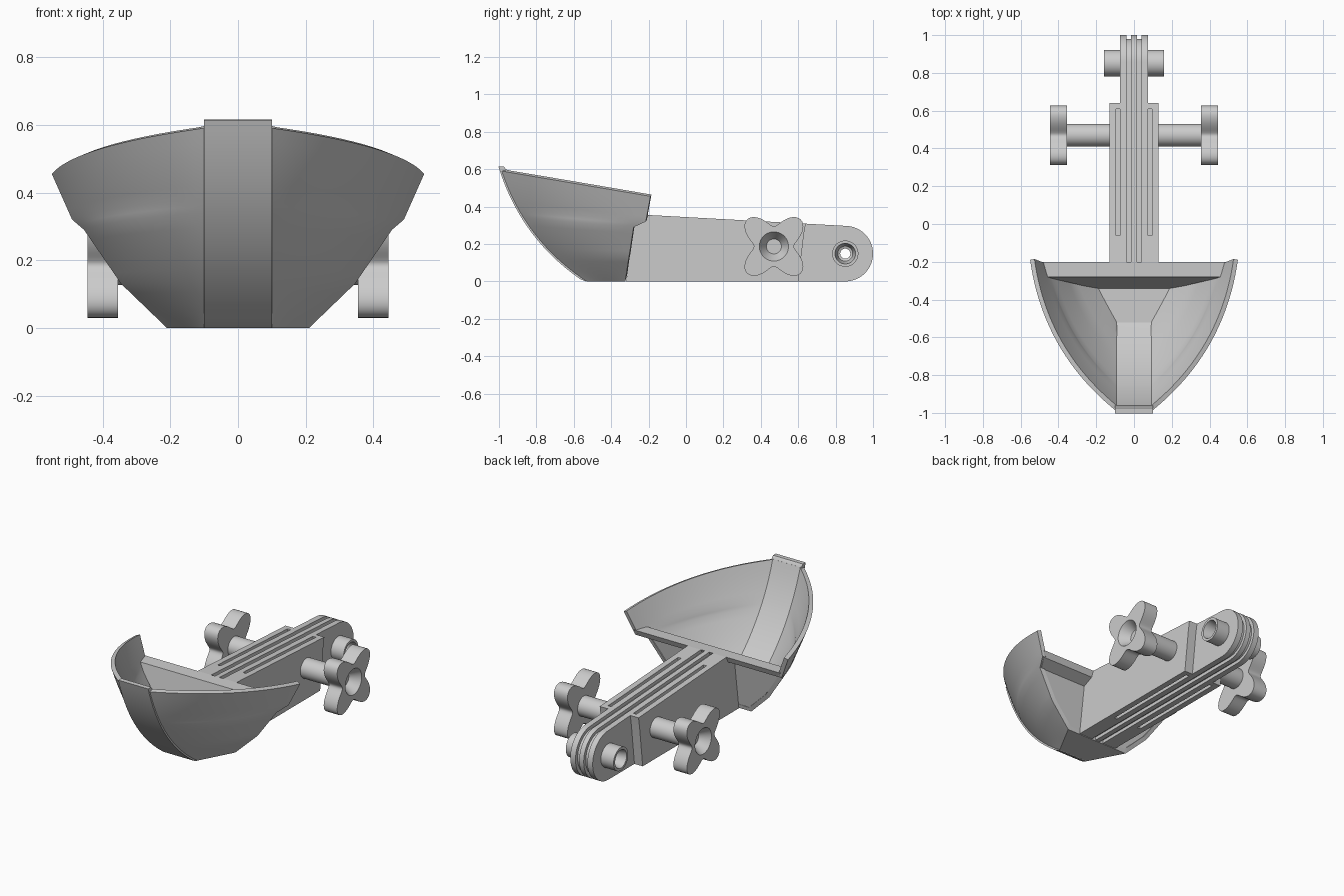
import bpy, bmesh, math
from mathutils import Vector

cube = bpy.data.objects.get("Cube")
if cube:
    bpy.data.objects.remove(cube, do_unlink=True)

GREY = (0.6, 0.6, 0.6, 1)
mat = bpy.data.materials.new("plain_grey")
mat.use_nodes = True
mat.diffuse_color = GREY
mat.node_tree.nodes["Principled BSDF"].inputs["Base Color"].default_value = GREY
parts = []


def finish(name, bm, mirror=False, recalc=True):
    if recalc:
        bmesh.ops.recalc_face_normals(bm, faces=bm.faces)
    me = bpy.data.meshes.new(name)
    bm.to_mesh(me)
    bm.free()
    me.materials.append(mat)
    ob = bpy.data.objects.new(name, me)
    bpy.context.scene.collection.objects.link(ob)
    if mirror:
        ob.modifiers.new("mirror", "MIRROR")
    parts.append(ob)
    return ob


def prism(name, profile, x0, x1, mirror=False):
    """Extrude a (y, z) outline along x."""
    bm = bmesh.new()
    a, b = ([bm.verts.new((x, y, z)) for y, z in profile] for x in (x0, x1))
    bm.faces.new(a)
    bm.faces.new(b)
    for i in range(len(a)):
        j = (i + 1) % len(a)
        bm.faces.new((a[i], a[j], b[j], b[i]))
    return finish(name, bm, mirror)


def turned(name, rings, cy, cz, closed=False, mirror=True, n=64):
    """Loft rings (x, radius or radius function) around an axis along x."""
    bm = bmesh.new()
    loops = []
    for x, r in rings:
        loop = []
        for k in range(n):
            a = 2 * math.pi * k / n
            rad = r(a) if callable(r) else r
            loop.append(bm.verts.new((x, cy + rad * math.cos(a), cz + rad * math.sin(a))))
        loops.append(loop)
    pairs = list(zip(loops, loops[1:]))
    if closed:
        pairs.append((loops[-1], loops[0]))
    else:
        bm.faces.new(loops[0])
        bm.faces.new(loops[-1])
    for p, q in pairs:
        for k in range(n):
            m = (k + 1) % n
            bm.faces.new((p[k], p[m], q[m], q[k]))
    return finish(name, bm, mirror)


# Scoop shell: keel curve at the front, stepped edge at the back, bulged between
FOOT, LIP = Vector((-0.53, 0)), Vector((-0.985, 0.59))
OUT = Vector((-0.79, -0.61))


def keel(s, off=0.0):
    return FOOT.lerp(LIP, s) + OUT * (4 * s * (1 - s) * 0.065 + off)


BACK = [Vector(p) for p in ((0.21, -0.325, 0), (0.345, -0.305, 0.13), (0.455, -0.28, 0.29),
                            (0.49, -0.215, 0.32), (0.55, -0.19, 0.455))]
edge = []
for p, q in zip(BACK, BACK[1:]):
    steps = 2 if q.z - p.z < 0.05 else 5
    edge += [p.lerp(q, k / steps) for k in range(steps)]
edge.append(BACK[-1])

bm = bmesh.new()
rows = []
COLS = 24
for e in edge:
    t = e.z / BACK[-1].z
    ky, kz = keel(t)
    front = Vector((0.1, ky, kz))
    chord = e - front
    side = Vector((chord.y, -chord.x, 0)).normalized()
    row = [bm.verts.new((0, ky, kz))]
    for i in range(COLS + 1):
        u = i / COLS
        p = front + chord * u + side * (4 * u * (1 - u) * 0.09 * t)
        # keep the rim in one sloping plane
        p.z = front.z + (e.z - front.z) * (p.y - front.y) / chord.y
        row.append(bm.verts.new(p))
    rows.append(row)
for lo, hi in zip(rows, rows[1:]):
    for i in range(COLS + 1):
        bm.faces.new((lo[i], lo[i + 1], hi[i + 1], hi[i]))
floor_end = bm.verts.new((0, BACK[0].y, 0))
bm.faces.new([floor_end] + rows[0][::-1])
shell = finish("scoop_shell", bm, True, recalc=False)
solid = shell.modifiers.new("wall", "SOLIDIFY")
solid.thickness = 0.025
solid.offset = -1
solid.use_even_offset = True

# Raised strip down the front of the scoop
spans = [1.04 * k / 24 for k in range(25)]
outer = [keel(s, 0.01) for s in spans]
inner = [keel(s, -0.025) for s in reversed(spans)]
prism("front_strip", [(y, min(max(z, 0), 0.615)) for y, z in outer + inner], -0.1, 0.1)

# Back wall of the scoop with its ledge: (y, z, half width)
WALL = [(-0.325, 0.002, 0.2), (-0.28, 0.29, 0.445), (-0.215, 0.32, 0.48),
        (-0.2, 0.355, 0.49), (-0.28, 0.352, 0.47), (-0.345, 0.002, 0.19)]
bm = bmesh.new()
ends = [[bm.verts.new((s * w, y, z)) for y, z, w in WALL] for s in (-1, 1)]
for i in range(len(WALL)):
    j = (i + 1) % len(WALL)
    bm.faces.new((ends[0][i], ends[0][j], ends[1][j], ends[1][i]))
for a, b, c, d, e, f in ends:
    bm.faces.new((a, b, e, f))
    bm.faces.new((b, c, d, e))
finish("back_wall", bm)

# Handle arm: side by side slices, the grooves being thinner slices
PY, PZ, R = 0.8515, 0.1485, 0.1485
GROOVE = 0.02


def top(y):
    return 0.355 - 0.0551 * (y + 0.2)


def arm_outline(inset):
    pts = [(-0.32, inset), (-0.28, 0.29), (-0.215, 0.32), (-0.2, top(-0.2) - inset)]
    for k in range(33):
        a = math.pi * (0.5 - k / 32)
        pts.append((PY + (R - inset) * math.cos(a), PZ + (R - inset) * math.sin(a)))
    return pts


start = [(-0.32, 0), (-0.28, 0.29), (-0.215, 0.32), (-0.2, top(-0.2))]
end = [(0.64, top(0.64)), (0.63, 0.25), (0.6, 0)]
upper = [(-0.06, top(-0.06)), (-0.06, top(-0.06) - GROOVE),
         (0.61, top(0.61) - GROOVE), (0.61, top(0.61))]
lower = [(0.57, 0), (0.57, GROOVE), (-0.06, GROOVE), (-0.06, 0)]

slices = [prism("arm_middle_fin", arm_outline(0), -0.015, 0.015),
          prism("arm_grooves", arm_outline(GROOVE), 0.015, 0.04, True),
          prism("arm_outer_fins", arm_outline(0), 0.04, 0.075, True)]
prism("arm_slots", start + upper + end + lower, 0.075, 0.095, True)
prism("arm_cheeks", start + end, 0.095, 0.13, True)

# Pivot hole through the arm
cutter = turned("pivot_cutter", [(-0.3, 0.027), (0.3, 0.027)], PY, PZ, mirror=False)
cutter.hide_render = True
parts.remove(cutter)
for ob in slices:
    cut = ob.modifiers.new("pivot_hole", "BOOLEAN")
    cut.operation = "DIFFERENCE"
    cut.solver = "EXACT"
    cut.object = cutter

# Pivot bushes with tapered bores
turned("pivot_bushes", [(0.074, 0.027), (0.074, 0.07), (0.16, 0.07),
                        (0.16, 0.055), (0.09, 0.04), (0.085, 0.027)], PY, PZ, closed=True)

# Clamp knobs: round shaft and four-lobed head with a dished face
KY, KZ = 0.47, 0.187


def lobes(a):
    return 0.155 - 0.048 * math.cos(4 * a)


turned("knob_shafts", [(0.12, 0.06), (0.36, 0.06)], KY, KZ)
turned("knob_heads", [(0.355, 0.03), (0.355, lobes), (0.445, lobes),
                      (0.445, 0.078), (0.385, 0.04)], KY, KZ, n=96)

# Bake modifiers, then smooth the rounded surfaces
bpy.ops.object.select_all(action="DESELECT")
for ob in parts:
    ob.select_set(True)
bpy.context.view_layer.objects.active = parts[0]
bpy.ops.object.convert(target="MESH")
bpy.ops.object.shade_smooth_by_angle(angle=math.radians(30))
bpy.data.objects.remove(cutter, do_unlink=True)
